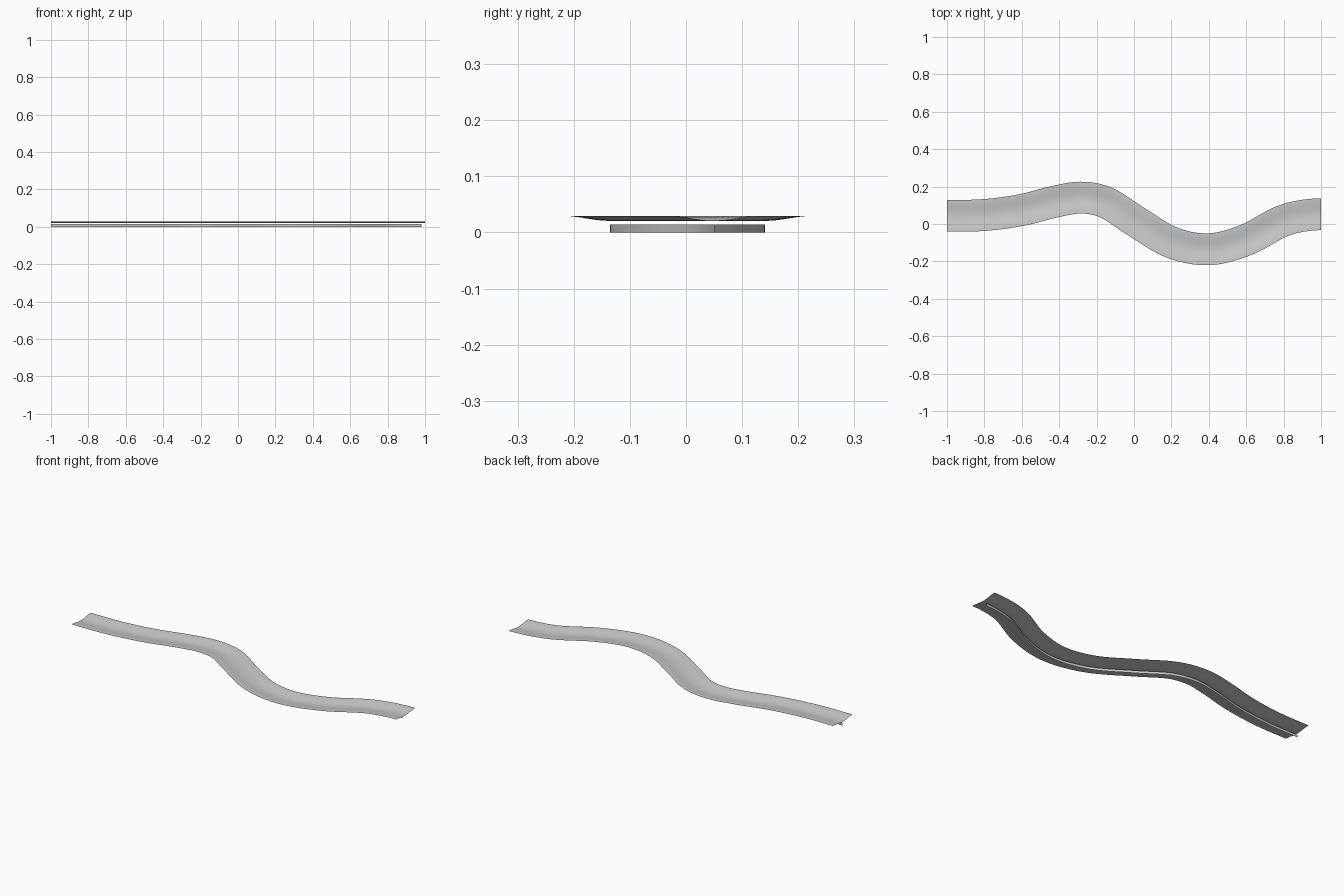
import bpy, bmesh, math
from mathutils import Vector

cube = bpy.data.objects.get("Cube")
if cube:
    bpy.data.objects.remove(cube, do_unlink=True)

grey = bpy.data.materials.new("light_grey")
grey.use_nodes = True
colour = (0.6, 0.6, 0.6, 1)
grey.diffuse_color = colour
grey.node_tree.nodes["Principled BSDF"].inputs["Base Color"].default_value = colour

# Winding centre path
PATH = [Vector(p) for p in (
    (-1, .044), (-.8, .048), (-.6, .075), (-.42, .12), (-.28, .141),
    (-.15, .115), (0, .02), (.2, -.098), (.4, -.135), (.6, -.085),
    (.78, .01), (.88, .04), (1, .052))]
slopes = [0.0]
for a, b in zip(PATH, PATH[2:]):
    slopes.append((b.y - a.y) / (b.x - a.x))
slopes.append(0.0)


def centre(x):
    """Return the y and slope of the path at x."""
    i = max(k for k in range(len(PATH) - 1) if PATH[k].x <= x or k == 0)
    a, b = PATH[i], PATH[i + 1]
    h = b.x - a.x
    t = (x - a.x) / h
    m, n = slopes[i] * h, slopes[i + 1] * h
    c2 = 3 * (b.y - a.y) - 2 * m - n
    c3 = 2 * (a.y - b.y) + m + n
    return a.y + t * (m + t * (c2 + t * c3)), (m + t * (2 * c2 + 3 * t * c3)) / h


def sweep(name, profile, end, steps):
    """Sweep an open profile of (sideways, height) points along the path."""
    bm = bmesh.new()
    rows = []
    for k in range(steps + 1):
        x = -1 + (end + 1) * k / steps
        y, slope = centre(x)
        side = Vector((-slope, 1)).normalized()
        rows.append([bm.verts.new((x + side.x * u, y + side.y * u, z))
                     for u, z in profile])
    for r, s in zip(rows, rows[1:]):
        for j in range(len(profile) - 1):
            bm.faces.new((r[j], s[j], s[j + 1], r[j + 1]))
    mesh = bpy.data.meshes.new(name)
    bm.to_mesh(mesh)
    bm.free()
    mesh.materials.append(grey)
    obj = bpy.data.objects.new(name, mesh)
    bpy.context.collection.objects.link(obj)
    for p in mesh.polygons:
        p.use_smooth = True
    return obj


# Shallow trough with raised banks
HALF = 0.085
trough = []
for j in range(13):
    u = -1 + j / 6
    trough.append((u * HALF, 0.0205 + 0.0045 * (1 - math.cos(math.pi * u))))
sweep("channel_bed", trough, 1, 90)

# Thin upright strip running below the middle
sweep("lower_strip", [(0, 0), (0, 0.014)], 0.98, 90)
